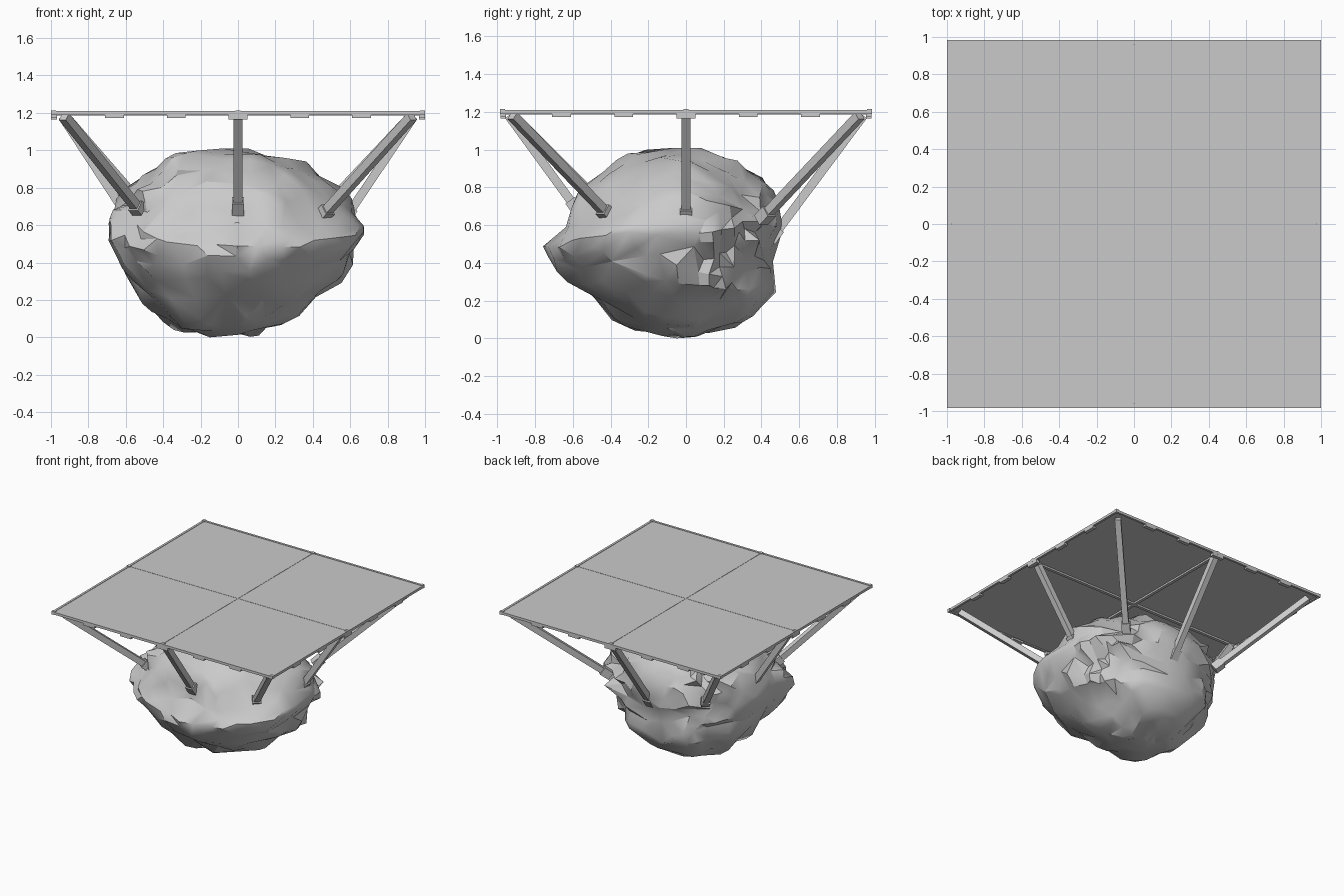
import bpy
import bmesh
import math
from mathutils import Vector, Matrix, noise

cube = bpy.data.objects.get("Cube")
if cube:
    bpy.data.objects.remove(cube, do_unlink=True)

grey = bpy.data.materials.new("stone_grey")
grey.use_nodes = True
colour = (0.59, 0.59, 0.59, 1)
grey.diffuse_color = colour
grey.node_tree.nodes["Principled BSDF"].inputs["Base Color"].default_value = colour


def finish(name, bm):
    bmesh.ops.recalc_face_normals(bm, faces=bm.faces)
    mesh = bpy.data.meshes.new(name)
    bm.to_mesh(mesh)
    bm.free()
    mesh.materials.append(grey)
    obj = bpy.data.objects.new(name, mesh)
    bpy.context.collection.objects.link(obj)
    return obj


def add_box(bm, centre, size):
    matrix = Matrix.Translation(centre) @ Matrix.Diagonal((*size, 1))
    bmesh.ops.create_cube(bm, size=1, matrix=matrix)


def add_beam(bm, start, end, width):
    axis = end - start
    # Keep one pair of sides level so the beam faces outward
    side = Vector((0, 0, 1)).cross(axis).normalized()
    out = axis.normalized().cross(side)
    turn = Matrix((side, out, axis.normalized())).transposed().to_4x4()
    matrix = (Matrix.Translation((start + end) / 2) @ turn
              @ Matrix.Diagonal((width, width, axis.length, 1)))
    bmesh.ops.create_cube(bm, size=1, matrix=matrix)


# Boulder: height, then left, right, front and back reach of each layer
layers = [
    (0.01, -0.24, 0.04, -0.16, 0.05),
    (0.05, -0.33, 0.17, -0.25, 0.18),
    (0.14, -0.44, 0.38, -0.40, 0.34),
    (0.27, -0.58, 0.55, -0.55, 0.47),
    (0.40, -0.66, 0.63, -0.67, 0.48),
    (0.52, -0.69, 0.69, -0.73, 0.47),
    (0.62, -0.68, 0.65, -0.63, 0.50),
    (0.72, -0.62, 0.58, -0.59, 0.50),
    (0.80, -0.55, 0.50, -0.54, 0.47),
    (0.88, -0.47, 0.40, -0.43, 0.38),
    (0.95, -0.38, 0.20, -0.33, 0.22),
    (0.99, -0.22, 0.08, -0.20, 0.10),
]
crags = [Vector((0.45, 0.3, 0.6)), Vector((0.5, 0.2, 0.42)),
         Vector((-0.5, -0.4, 0.6)), Vector((-0.4, 0.35, 0.75))]
# Corners of the boulder that are worn back: direction and amount
worn = [(45, 0.11), (135, 0.04), (315, 0.03)]
sides, steps = 60, 3


def blend(a, b, c, d, t):
    curve = 2 * a - 5 * b + 4 * c - d
    return b + t * (c - a + t * (curve + t * (3 * (b - c) + d - a))) / 2


def rounded(value, power):
    return math.copysign(abs(value) ** power, value)


def weather(point):
    outward = Vector((point.x, point.y, (point.z - 0.5) * 0.8)).normalized()
    rough = max(math.exp(-((point - c).length / 0.2) ** 2) for c in crags)
    broad = noise.noise(point * 3.2) * 0.03
    ridges = (abs(noise.noise(point * 4.5)) - 0.2) * 0.07
    sharp = (abs(noise.noise(point * 9)) - 0.2) * 0.2 * rough
    moved = point + outward * (broad + ridges + sharp)
    moved.z = min(max(moved.z, 0), 1.01)
    return moved


rings = []
last = len(layers) - 1
for k in range(last):
    near = [layers[min(max(k + n, 0), last)] for n in (-1, 0, 1, 2)]
    for s in range(steps):
        rings.append([blend(*values, s / steps) for values in zip(*near)])
rings.append(layers[-1])

bm = bmesh.new()
loops = []
for z, left, right, front, back in rings:
    loop = []
    power = 0.85 if z > 0.4 else 0.97
    for i in range(sides):
        angle = math.tau * i / sides
        x, y = rounded(math.cos(angle), power), rounded(math.sin(angle), power)
        cx, cy = (left + right) / 2, (front + back) / 2
        reach = 1 - sum(amount * max(math.cos(angle - math.radians(turn)), 0) ** 6
                        for turn, amount in worn)
        # The widest ledge rises towards the sides and dips at the front
        lift = 0.04 * math.sin(math.pi * z) * math.cos(2 * angle)
        point = Vector((cx + reach * x * (right - left) / 2,
                        cy + reach * y * (back - front) / 2, z + lift))
        loop.append(bm.verts.new(weather(point)))
    loops.append(loop)
for low, high in zip(loops, loops[1:]):
    for i in range(sides):
        j = (i + 1) % sides
        bm.faces.new((low[i], low[j], high[j], high[i]))
bottom = bm.verts.new((-0.15, -0.05, 0))
top = bm.verts.new((-0.08, -0.06, 1.01))
for i in range(sides):
    j = (i + 1) % sides
    bm.faces.new((bottom, loops[0][j], loops[0][i]))
    bm.faces.new((top, loops[-1][i], loops[-1][j]))
boulder = finish("boulder", bm)
facets = boulder.modifiers.new("facets", "DECIMATE")
facets.ratio = 0.2
bpy.context.view_layer.objects.active = boulder
boulder.select_set(True)
bpy.ops.object.modifier_apply(modifier="facets")
bpy.ops.object.shade_smooth_by_angle(angle=math.radians(30))
boulder.select_set(False)

# Deck of four thin plates separated by hairline seams
half_x, half_y = 0.99, 0.975
bm = bmesh.new()
for sx in (-1, 1):
    for sy in (-1, 1):
        add_box(bm, (sx * half_x / 2, sy * half_y / 2, 1.203),
                (half_x - 0.003, half_y - 0.003, 0.008))
finish("deck_plates", bm)

# Rim and the cross beams under the seams
bm = bmesh.new()
for s in (-1, 1):
    add_box(bm, (s * half_x, 0, 1.2), (0.018, 2 * half_y, 0.02))
    add_box(bm, (0, s * half_y, 1.2), (2 * half_x, 0.018, 0.02))
add_box(bm, (0, 0, 1.195), (2 * half_x, 0.025, 0.02))
add_box(bm, (0, 0, 1.195), (0.025, 2 * half_y, 0.02))
finish("deck_frame", bm)

# Caps at the corners and middles of the rim
bm = bmesh.new()
for sx in (-1, 0, 1):
    for sy in (-1, 0, 1):
        if sx or sy:
            add_box(bm, (sx * (half_x - 0.003), sy * (half_y - 0.003), 1.201),
                    (0.026, 0.026, 0.026))
finish("frame_caps", bm)

# Small brackets hanging under each edge, deeper at the middle
bm = bmesh.new()
for s in (-1, 1):
    for offset in (-0.66, -0.33, 0, 0.33, 0.66):
        depth = 0.016 if offset else 0.024
        z = 1.19 - depth / 2
        add_box(bm, (offset, s * (half_y - 0.006), z), (0.1, 0.03, depth))
        add_box(bm, (s * (half_x - 0.006), offset, z), (0.03, 0.1, depth))
finish("edge_brackets", bm)

# Eight struts with blocky feet set into the boulder
feet = {
    "front": (0, -0.94, 0, -0.59, 0.70),
    "back": (0, 0.94, 0, 0.47, 0.55),
    "left": (0.94, 0, 0.59, 0, 0.66),
    "right": (-0.94, 0, -0.60, 0, 0.66),
    "front_left": (0.93, -0.92, 0.46, -0.42, 0.66),
    "front_right": (-0.93, -0.92, -0.53, -0.42, 0.68),
    "back_left": (0.93, 0.92, 0.43, 0.42, 0.65),
    "back_right": (-0.93, 0.92, -0.47, 0.42, 0.65),
}
for name, (hx, hy, fx, fy, fz) in feet.items():
    head, foot = Vector((hx, hy, 1.18)), Vector((fx, fy, fz))
    along = (head - foot).normalized()
    bm = bmesh.new()
    add_beam(bm, foot, head, 0.046)
    add_beam(bm, foot - along * 0.04, foot + along * 0.04, 0.064)
    finish(name + "_strut", bm)
